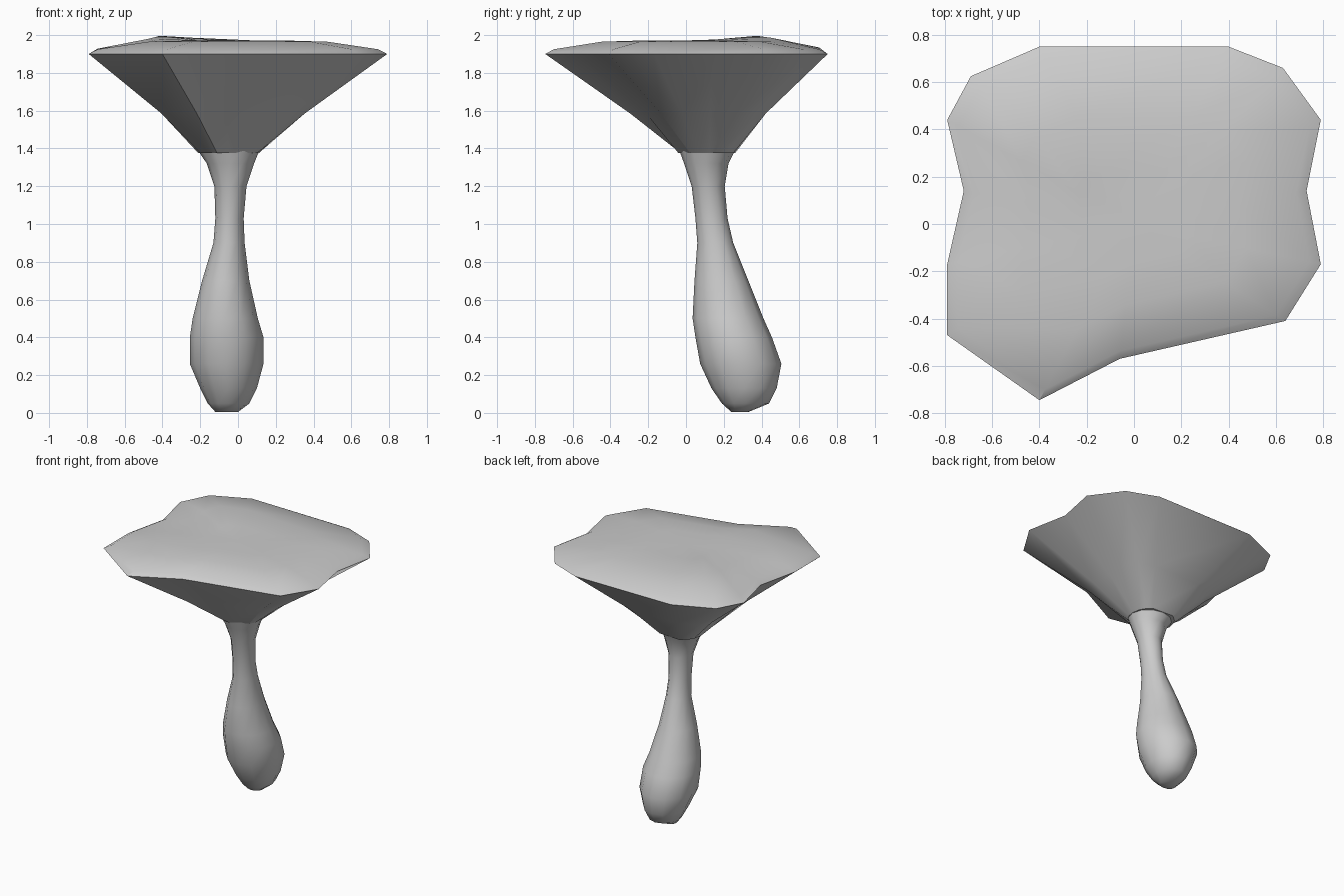
import bpy, bmesh, math
from mathutils import Vector

cube = bpy.data.objects.get("Cube")
if cube:
    bpy.data.objects.remove(cube, do_unlink=True)

grey = bpy.data.materials.new("plain grey")
grey.use_nodes = True
grey.diffuse_color = (0.6, 0.6, 0.6, 1)
grey.node_tree.nodes["Principled BSDF"].inputs["Base Color"].default_value = (0.6, 0.6, 0.6, 1)


def loft(name, rings, angle):
    """Skin a list of closed rings and cap both ends."""
    bm = bmesh.new()
    loops = [[bm.verts.new(p) for p in ring] for ring in rings]
    n = len(loops[0])
    for a, b in zip(loops, loops[1:]):
        for i in range(n):
            j = (i + 1) % n
            bm.faces.new((a[i], a[j], b[j], b[i]))
    for loop in (loops[0], loops[-1]):
        mid = sum((v.co for v in loop), Vector()) / n
        tip = bm.verts.new(mid)
        for i in range(n):
            bm.faces.new((loop[i], loop[(i + 1) % n], tip))
    bmesh.ops.recalc_face_normals(bm, faces=bm.faces)
    mesh = bpy.data.meshes.new(name)
    bm.to_mesh(mesh)
    bm.free()
    mesh.materials.append(grey)
    obj = bpy.data.objects.new(name, mesh)
    bpy.context.collection.objects.link(obj)
    bpy.ops.object.select_all(action='DESELECT')
    obj.select_set(True)
    bpy.context.view_layer.objects.active = obj
    bpy.ops.object.shade_smooth_by_angle(angle=math.radians(angle))
    return obj


# Stem: height, then x range and y range of each ring
stem_profile = [
    (0.005, -0.12, 0.0, 0.24, 0.33), (0.05, -0.16, 0.06, 0.19, 0.44),
    (0.13, -0.2, 0.1, 0.135, 0.48), (0.26, -0.255, 0.135, 0.075, 0.505),
    (0.4, -0.255, 0.135, 0.05, 0.455), (0.5, -0.24, 0.105, 0.035, 0.41),
    (0.7, -0.19, 0.06, 0.045, 0.33), (0.9, -0.13, 0.035, 0.06, 0.25),
    (1.03, -0.12, 0.03, 0.05, 0.22), (1.2, -0.125, 0.045, 0.03, 0.205),
    (1.32, -0.165, 0.085, -0.01, 0.225), (1.43, -0.24, 0.13, -0.05, 0.28),
]
SIDES = 12
stem_rings = []
for z, x0, x1, y0, y1 in stem_profile:
    stem_rings.append([((x0 + x1) / 2 + (x1 - x0) / 2 * math.cos(t),
                        (y0 + y1) / 2 + (y1 - y0) / 2 * math.sin(t), z)
                       for t in (math.tau * i / SIDES for i in range(SIDES))])
loft("stem", stem_rings, 60)

# Cap: irregular rim narrowing to the stem below, shallow uneven crown above
rim = [Vector(p) for p in (
    (-0.79, 0.44), (-0.72, 0.14), (-0.79, -0.17), (-0.79, -0.47), (-0.4, -0.745),
    (-0.06, -0.57), (0.64, -0.41), (0.79, -0.17), (0.73, 0.14), (0.79, 0.44),
    (0.63, 0.66), (0.4, 0.75), (-0.4, 0.75), (-0.69, 0.625))]
base = Vector((-0.05, 0.12))


def throat(p, radius, z):
    return (*(base + (p - base).normalized() * radius), z)


def crown(p, scale, z):
    q = p * scale
    hump = 0.035 * math.exp(-(q - Vector((-0.4, 0.45))).length_squared / 0.05)
    return (*q, z + hump)


cap_rings = [
    [throat(p, 0.16, 1.375) for p in rim],
    [(*base.lerp(p, 0.48), 1.585) for p in rim],
    [(*p, 1.9) for p in rim],
    [crown(p, 0.94, 1.925) for p in rim],
    [crown(p, 0.6, 1.965) for p in rim],
    [crown(p, 0.3, 1.972) for p in rim],
]
loft("cap", cap_rings, 30)
